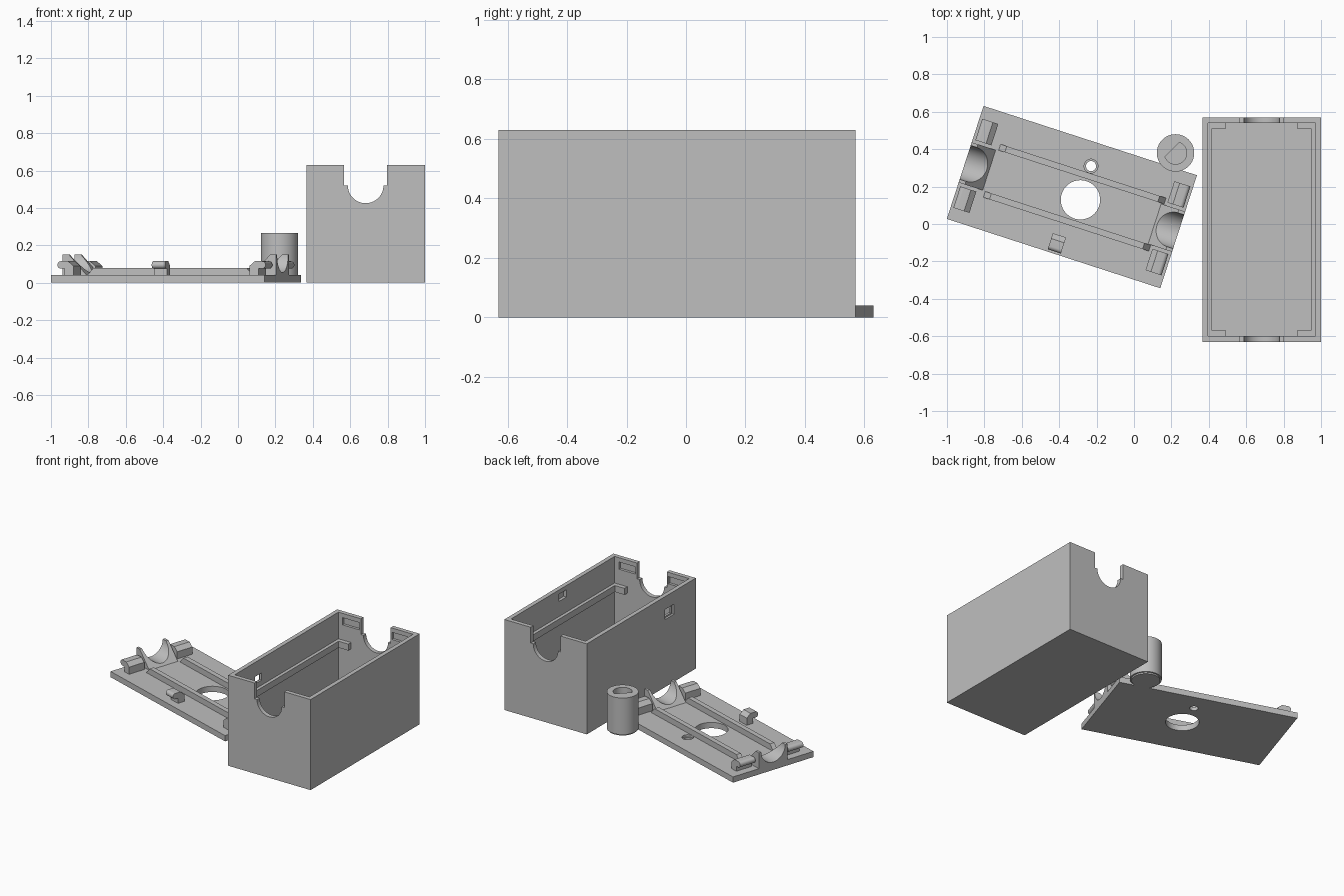
import bpy, bmesh, math
from mathutils import Matrix

if "Cube" in bpy.data.objects:
    bpy.data.objects.remove(bpy.data.objects["Cube"])

grey = bpy.data.materials.new("plain_grey")
grey.diffuse_color = (0.52, 0.52, 0.52, 1)
grey.use_nodes = True
grey.node_tree.nodes["Principled BSDF"].inputs["Base Color"].default_value = grey.diffuse_color

BOX = Matrix.Translation((0.6825, -0.03, 0))
LID = Matrix.Translation((-0.332, 0.144, 0)) @ Matrix.Rotation(math.radians(-18), 4, 'Z')
KNOB = Matrix.Translation((0.222, 0.38, 0))


def prism(name, pts, axis, lo, hi, frame):
    """Extrude a closed profile along one axis: x -> (y, z), y -> (x, z), z -> (x, y)."""
    place = {'x': lambda a, b, c: (c, a, b),
             'y': lambda a, b, c: (a, c, b),
             'z': lambda a, b, c: (a, b, c)}[axis]
    bm = bmesh.new()
    low = [bm.verts.new(place(a, b, lo)) for a, b in pts]
    top = [bm.verts.new(place(a, b, hi)) for a, b in pts]
    n = len(pts)
    bm.faces.new(low)
    bm.faces.new(top)
    for i in range(n):
        j = (i + 1) % n
        bm.faces.new((low[i], low[j], top[j], top[i]))
    bmesh.ops.recalc_face_normals(bm, faces=bm.faces)
    mesh = bpy.data.meshes.new(name)
    bm.to_mesh(mesh)
    bm.free()
    mesh.materials.append(grey)
    ob = bpy.data.objects.new(name, mesh)
    bpy.context.collection.objects.link(ob)
    ob.matrix_world = frame
    return ob


def rect(x0, x1, y0, y1):
    return [(x0, y0), (x1, y0), (x1, y1), (x0, y1)]


def arc(cx, cy, r, a0, a1, n):
    return [(cx + r * math.cos(math.radians(a0 + (a1 - a0) * i / n)),
             cy + r * math.sin(math.radians(a0 + (a1 - a0) * i / n))) for i in range(n + 1)]


def circle(cx, cy, r, n=48):
    return arc(cx, cy, r, 0, 360, n)[:-1]


def cut(ob, *cutters):
    """Subtract the cutters from the object, then remove them."""
    for c in cutters:
        c.hide_render = True
        mod = ob.modifiers.new("cut", 'BOOLEAN')
        mod.operation, mod.solver, mod.object = 'DIFFERENCE', 'EXACT', c
    bpy.context.view_layer.update()
    dg = bpy.context.evaluated_depsgraph_get()
    mesh = bpy.data.meshes.new_from_object(ob.evaluated_get(dg))
    ob.modifiers.clear()
    ob.data = mesh
    for c in cutters:
        bpy.data.objects.remove(c)


# ---- open box with notched end walls ----
box = prism("box_shell", rect(-0.3175, 0.3175, -0.6, 0.6), 'z', 0, 0.63, BOX)
notch = ([(0.115, 0.7), (-0.115, 0.7), (-0.115, 0.52)]
         + arc(0, 0.52, 0.095, 180, 360, 32) + [(0.115, 0.52)])
cutters = [
    prism("cavity", rect(-0.2875, 0.2875, -0.57, 0.57), 'z', 0.03, 0.8, BOX),
    prism("end_notches", notch, 'y', -0.8, 0.8, BOX),
    # stepped window in the left wall, latch pocket in the right wall
    prism("window", rect(-0.345, -0.275, 0.48, 0.53), 'x', -0.4, -0.2, BOX),
    prism("window_step", rect(-0.36, -0.26, 0.47, 0.54), 'x', -0.4, -0.303, BOX),
    prism("side_pocket", rect(-0.04, 0.04, 0.55, 0.60), 'x', 0.2, 0.308, BOX),
]
for sx in (-1, 1):
    for sy in (-1, 1):
        x0, x1 = sorted((sx * 0.125, sx * 0.255))
        y0, y1 = sorted((sy * 0.50, sy * 0.588))
        cutters.append(prism("end_pocket", rect(x0, x1, 0.55, 0.60), 'y', y0, y1, BOX))
cut(box, *cutters)

# support ledges along the long walls, with short returns on the end walls
half = [(0.2875, 0.57), (0.19, 0.57), (0.19, 0.54), (0.265, 0.54)]
for side, s in (("left", -1), ("right", 1)):
    pts = [(s * x, y) for x, y in half] + [(s * x, -y) for x, y in reversed(half)]
    prism(side + "_ledge", pts, 'z', 0.40, 0.445, BOX)

# ---- lid plate with holes ----
lid = prism("lid_plate", rect(-0.6, 0.6, -0.3175, 0.3175), 'z', 0, 0.04, LID)

# rails with ramped ends
rail_profile = [(-0.45, 0.04), (0.48, 0.04), (0.445, 0.08), (-0.415, 0.08)]
rails = [prism("lid_rail", rail_profile, 'y', v - 0.017, v + 0.017, LID)
         for v in (-0.131, 0.134)]
cut(lid,
    prism("large_hole", circle(0.048, 0, 0.105, 64), 'z', -0.1, 0.2, LID),
    prism("small_hole", circle(0.046, 0.189, 0.027, 32), 'z', -0.1, 0.2, LID),
    prism("small_counterbore", circle(0.046, 0.189, 0.037, 32), 'z', 0.025, 0.2, LID))

# snap hook profile: post with a rounded lip
hook = ([(0.495, 0.04), (0.495, 0.09), (0.525, 0.115)]
        + arc(0.565, 0.095, 0.02, 90, -90, 12) + [(0.545, 0.075), (0.545, 0.04)])
for end, s in (("left", -1), ("right", 1)):
    # cradle that closes the round opening
    slope = [(s * 0.6, 0.04), (s * 0.465, 0.04), (s * 0.565, 0.15), (s * 0.6, 0.15)]
    cradle = prism(end + "_cradle", slope, 'y', -0.113, 0.113, LID)
    cut(cradle, prism("cradle_bore", circle(0, 0.15, 0.095, 64), 'x', -0.8, 0.8, LID))
    for v in (-0.25, 0.13):
        prism(end + "_hook", [(s * x, z) for x, z in hook], 'y', v, v + 0.12, LID)

# single latch on the front long edge
prism("side_latch", [(0.28 - x, z) for x, z in hook], 'x', -0.037, 0.037, LID)

# ---- round knob with a D-shaped blind socket ----
knob = prism("knob", circle(0, 0, 0.1, 64), 'z', 0.01, 0.265, KNOB)
base = prism("knob_base", circle(0, 0, 0.09, 64), 'z', 0, 0.01, KNOB)
open_angle = math.degrees(math.acos(0.025 / 0.06))
socket = arc(0, 0, 0.06, 135 + open_angle, 495 - open_angle, 40)
cut(knob, prism("socket", socket, 'z', 0.06, 0.4, KNOB))

# smooth the round surfaces, keep the edges sharp
bpy.ops.object.select_all(action='DESELECT')
for ob in bpy.context.scene.objects:
    ob.select_set(True)
    bpy.context.view_layer.objects.active = ob
bpy.ops.object.shade_smooth_by_angle(angle=math.radians(30))
